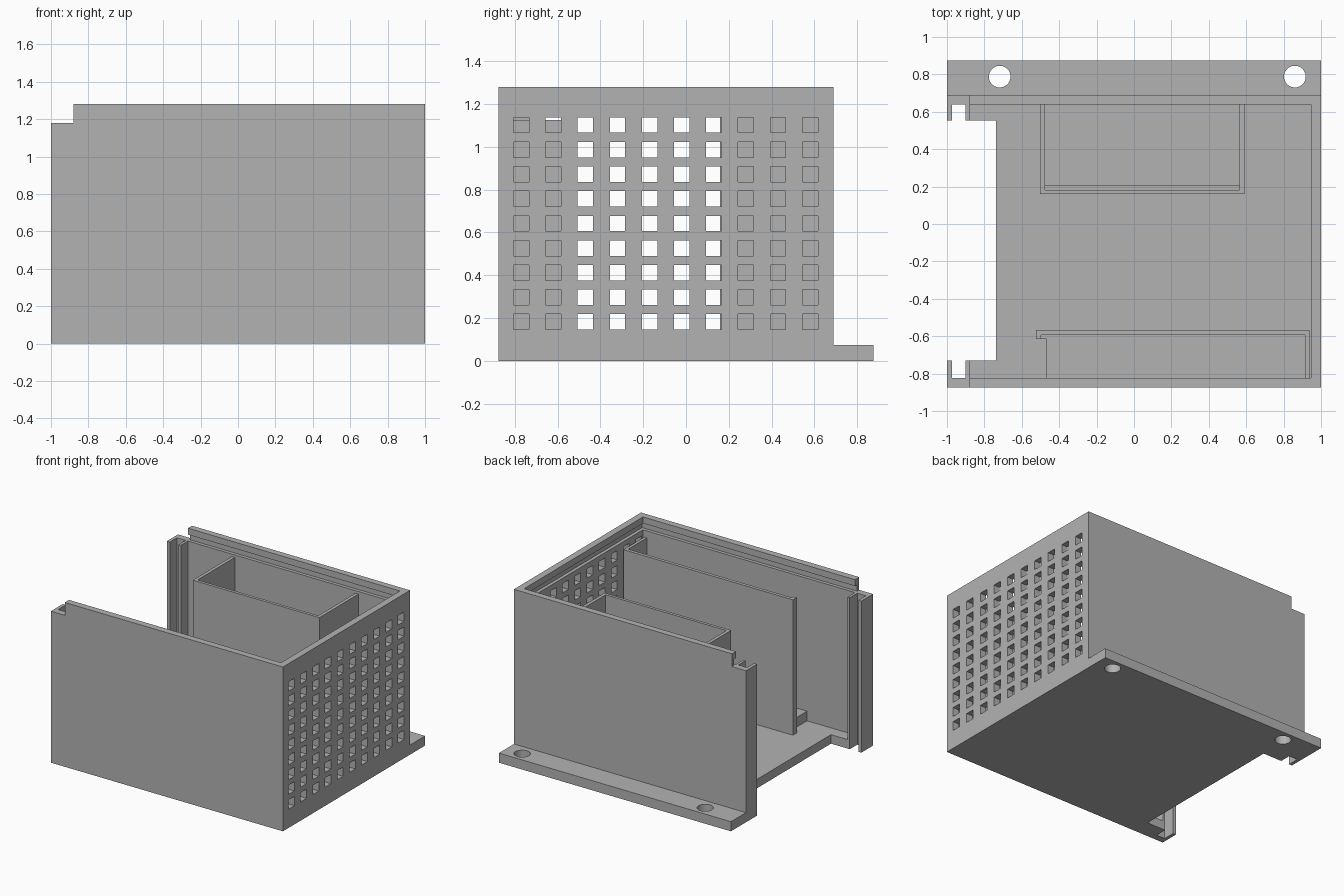
import bpy
import bmesh
from mathutils import Matrix, Vector

old = bpy.data.objects.get("Cube")
if old:
    bpy.data.objects.remove(old, do_unlink=True)

grey = bpy.data.materials.new("plain grey")
grey.use_nodes = True
grey.diffuse_color = (0.45, 0.45, 0.45, 1)
grey.node_tree.nodes["Principled BSDF"].inputs["Base Color"].default_value = (0.45, 0.45, 0.45, 1)

# Main dimensions
HEIGHT, RIM, FLOOR = 1.28, 1.18, 0.075
FRONT, BACK, FLANGE = -0.875, 0.69, 0.875
IN_FRONT, IN_BACK, IN_SIDE = -0.823, 0.64, 0.947
TAB_FRONT, TAB_BACK = -0.73, 0.553
SLOT_OUT, SLOT_IN, TAB_END = -0.974, -0.9, -0.88
FLOOR_END = -0.738


def finish(name, bm):
    bmesh.ops.recalc_face_normals(bm, faces=bm.faces)
    mesh = bpy.data.meshes.new(name)
    bm.to_mesh(mesh)
    bm.free()
    mesh.materials.append(grey)
    obj = bpy.data.objects.new(name, mesh)
    bpy.context.collection.objects.link(obj)
    return obj


def add_box(bm, x, y, z):
    lo, hi = Vector((x[0], y[0], z[0])), Vector((x[1], y[1], z[1]))
    mat = Matrix.Translation((lo + hi) / 2) @ Matrix.Diagonal((hi - lo).to_4d())
    bmesh.ops.create_cube(bm, size=1, matrix=mat)


def boxes(name, *parts):
    bm = bmesh.new()
    for part in parts:
        add_box(bm, *part)
    return finish(name, bm)


def extrude_plan(name, points, z0, z1):
    bm = bmesh.new()
    face = bm.faces.new([bm.verts.new((x, y, z0)) for x, y in points])
    moved = bmesh.ops.extrude_face_region(bm, geom=[face])["geom"]
    bmesh.ops.translate(bm, vec=(0, 0, z1 - z0),
                        verts=[v for v in moved if isinstance(v, bmesh.types.BMVert)])
    return finish(name, bm)


def cut(obj, cutter):
    mod = obj.modifiers.new("cut", "BOOLEAN")
    mod.operation, mod.solver, mod.object = "DIFFERENCE", "EXACT", cutter
    bpy.context.view_layer.update()
    result = obj.evaluated_get(bpy.context.evaluated_depsgraph_get())
    mesh = bpy.data.meshes.new_from_object(result)
    obj.modifiers.clear()
    obj.data = mesh
    bpy.data.objects.remove(cutter, do_unlink=True)


def channel(outer, inner, tab):
    # End of a wall with two tabs that hold a sliding end panel
    return [(-1, outer), (-1, tab), (SLOT_OUT, tab), (SLOT_OUT, inner),
            (SLOT_IN, inner), (SLOT_IN, tab), (TAB_END, tab), (TAB_END, inner)]


# Three walls with panel channels at the open end
plan = channel(FRONT, IN_FRONT, TAB_FRONT) + [(IN_SIDE, IN_FRONT), (IN_SIDE, IN_BACK)]
plan += channel(BACK, IN_BACK, TAB_BACK)[::-1] + [(1, BACK), (1, FRONT)]
walls = extrude_plan("walls", plan, 0, HEIGHT)

# Lowered rim at the open end
cut(walls, boxes("rim_cutter", ((-1.1, TAB_END), (-1, 1), (RIM, 1.4))))

# Groove for the sliding lid
cut(walls, boxes("groove_cutter", ((-1.1, IN_SIDE + 0.026),
                                   (IN_FRONT - 0.026, IN_BACK + 0.026), (RIM, RIM + 0.05))))

# Grid of square vents in the side wall
vents = bmesh.new()
for col in range(10):
    for row in range(9):
        y, z = -0.77 + col * 0.15, 0.182 + row * 0.115
        add_box(vents, (0.9, 1.1), (y - 0.036, y + 0.036), (z - 0.036, z + 0.036))
cut(walls, finish("vent_cutter", vents))

# Floor, reaching under the channel tabs
extrude_plan("floor", [(FLOOR_END, TAB_FRONT), (FLOOR_END, TAB_BACK), (TAB_END, TAB_BACK),
                       (TAB_END, IN_BACK), (IN_SIDE, IN_BACK), (IN_SIDE, IN_FRONT),
                       (TAB_END, IN_FRONT), (TAB_END, TAB_FRONT)], 0, FLOOR - 0.005)

# Mounting flange with two screw holes
flange = boxes("mounting_flange", ((-1, 1), (BACK, FLANGE), (0, FLOOR)))
holes = bmesh.new()
for x in (-0.718, 0.86):
    bmesh.ops.create_cone(holes, cap_ends=True, segments=40, radius1=0.058, radius2=0.058,
                          depth=0.4, matrix=Matrix.Translation((x, 0.788, 0)))
cut(flange, finish("hole_cutter", holes))

# Rear compartment: U-shaped divider and a low rib behind its front
BASE = FLOOR - 0.005
extrude_plan("rear_divider", [(-0.502, IN_BACK), (-0.502, 0.16), (0.59, 0.16), (0.59, IN_BACK),
                              (0.564, IN_BACK), (0.564, 0.183), (-0.476, 0.183),
                              (-0.476, IN_BACK)], BASE, 1.16)
boxes("rear_rib", ((-0.476, 0.564), (0.183, 0.208), (BASE, 0.145)))

# Front compartment: divider with a short lip and a side return
extrude_plan("front_divider", [(-0.524, -0.568), (0.937, -0.568), (0.937, IN_FRONT),
                               (0.914, IN_FRONT), (0.914, -0.594), (-0.498, -0.594),
                               (-0.498, -0.615), (-0.524, -0.615)], BASE, 1.125)
boxes("front_platform",
      ((-0.467, 0.914), (IN_FRONT, -0.594), (BASE, 0.145)),
      ((-0.498, -0.467), (-0.615, -0.594), (BASE, 0.145)))
